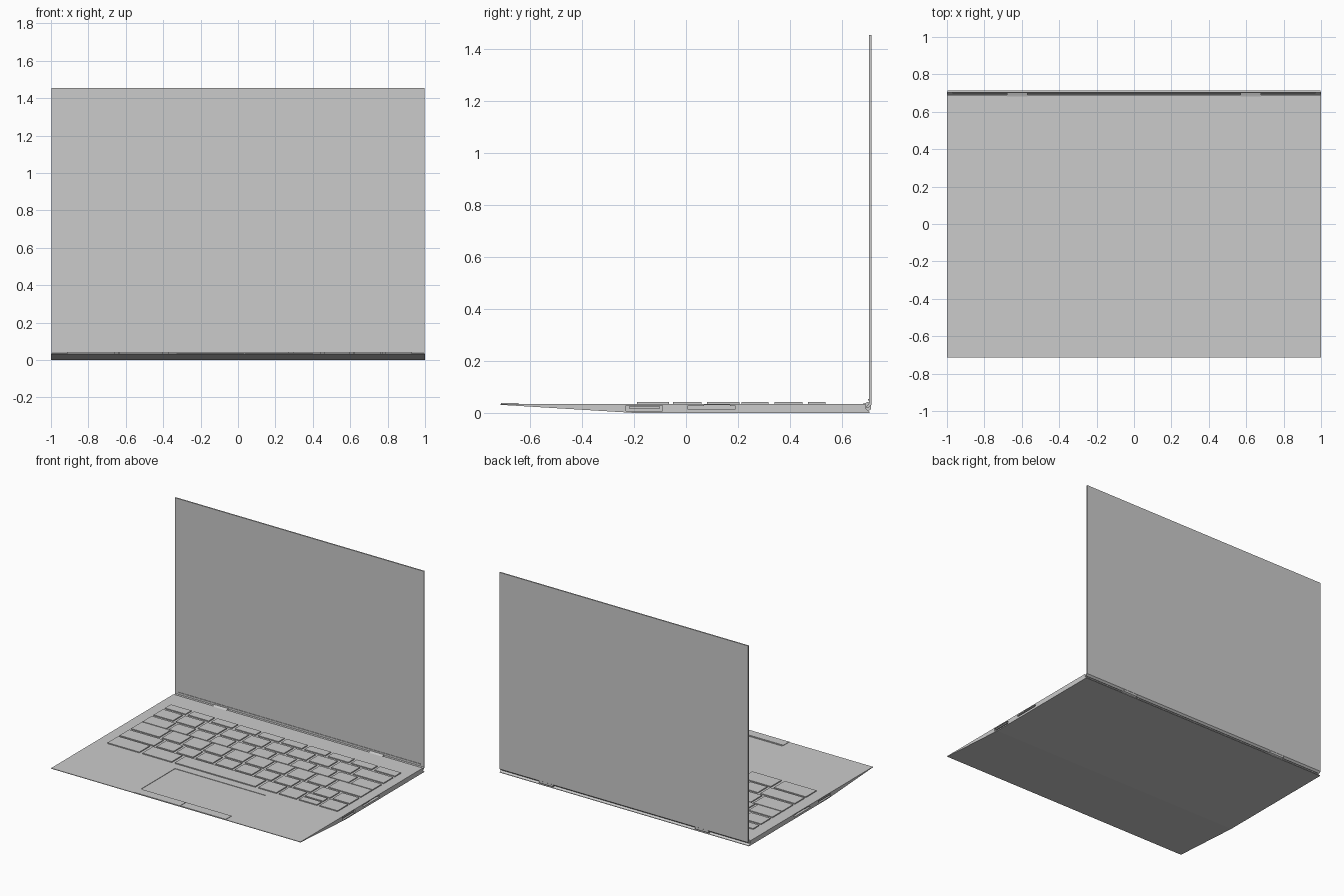
import bpy, bmesh

if "Cube" in bpy.data.objects:
    bpy.data.objects.remove(bpy.data.objects["Cube"])


def prism(name, pts, x0, x1):
    """Extrude a closed (y, z) profile along x."""
    bm = bmesh.new()
    a = [bm.verts.new((x0, y, z)) for y, z in pts]
    b = [bm.verts.new((x1, y, z)) for y, z in pts]
    bm.faces.new(a)
    bm.faces.new(b[::-1])
    n = len(pts)
    for i in range(n):
        j = (i + 1) % n
        bm.faces.new((a[i], b[i], b[j], a[j]))
    bmesh.ops.recalc_face_normals(bm, faces=bm.faces[:])
    me = bpy.data.meshes.new(name)
    bm.to_mesh(me)
    bm.free()
    ob = bpy.data.objects.new(name, me)
    bpy.context.collection.objects.link(ob)
    return ob


def box(name, x0, x1, y0, y1, z0, z1):
    return prism(name, [(y0, z0), (y1, z0), (y1, z1), (y0, z1)], x0, x1)


def cut(target, cutter):
    """Subtract the cutter and discard it."""
    m = target.modifiers.new("cut", 'BOOLEAN')
    m.operation, m.solver, m.object = 'DIFFERENCE', 'EXACT', cutter
    bpy.context.view_layer.objects.active = target
    bpy.ops.object.modifier_apply(modifier=m.name)
    bpy.data.objects.remove(cutter)


TOP = 0.035

# Wedge-shaped base with an undercut rear edge
base = prism("base", [(-0.713, 0.031), (-0.25, 0.003), (-0.2, 0.0), (0.706, 0.0),
                      (0.706, 0.004), (0.69, 0.018), (0.69, TOP), (-0.713, TOP)], -1, 1)

# Recessed touchpad
cut(base, box("touchpad_cutter", -0.33, 0.40, -0.64, -0.25, TOP - 0.003, 0.06))

# Ports on both sides
for s in (-1, 1):
    xa, xb = sorted((s * 0.95, s * 1.02))
    cut(base, box("port_cutter", xa, xb, -0.23, -0.09, 0.008, 0.029))
    cut(base, prism("slot_cutter", [(0.005, 0.015), (0.19, 0.015), (0.19, 0.027), (0.17, 0.027),
                                    (0.17, 0.03), (0.07, 0.03), (0.07, 0.027), (0.005, 0.027)], xa, xb))
    ta, tb = sorted((s * 0.949, s * 0.998))
    box("port_tongue", ta, tb, -0.22, -0.10, 0.017, 0.024)

# Touchpad buttons along the front edge
for x0, x1 in ((-0.33, 0.033), (0.037, 0.40)):
    box("touchpad_button", x0, x1, -0.712, -0.645, 0.032, 0.038)

# Keyboard: one row per entry (y range, relative key widths)
LEFT, RIGHT, GAP = -0.915, 0.93, 0.022
rows = [
    (0.47, 0.537, [1] * 10),
    (0.34, 0.448, [1] * 9 + [1.5]),
    (0.213, 0.318, [1.3] + [1] * 9 + [1.2]),
    (0.08, 0.206, [1.5] + [1] * 8 + [1.7]),
    (-0.05, 0.06, [1.9] + [1] * 8 + [1, 1]),
]


def key(x0, x1, y0, y1):
    box("key", x0, x1, y0, y1, TOP - 0.001, 0.042)


for y0, y1, widths in rows:
    unit = (RIGHT - LEFT + GAP) / sum(widths)
    x = LEFT
    for w in widths:
        key(x, x + w * unit - GAP, y0, y1)
        x += w * unit

# Bottom row: modifiers, space bar and split arrow keys
for x0, x1 in ((-0.915, -0.66), (-0.635, -0.40), (-0.375, 0.27), (0.295, 0.44), (0.46, 0.60), (0.785, 0.93)):
    key(x0, x1, -0.188, -0.066)
key(0.62, 0.765, -0.188, -0.134)
key(0.62, 0.765, -0.12, -0.066)

# Lid standing upright, with a small chin behind the base
lid = prism("lid", [(0.7035, 1.455), (0.713, 1.455), (0.713, 0.03), (0.7, 0.018),
                    (0.692, 0.022), (0.7035, 0.036)], -0.998, 0.998)

# Bottom bezel lip of the screen
box("screen_lip", -0.97, 0.97, 0.7, 0.705, 0.047, 0.053)

# Hinges
for s in (-1, 1):
    xa, xb = sorted((s * 0.57, s * 0.68))
    prism("hinge", [(0.675, TOP - 0.002), (0.68, 0.01), (0.70, 0.006), (0.712, 0.014),
                    (0.712, 0.034), (0.70, 0.042), (0.69, 0.038)], xa, xb)
